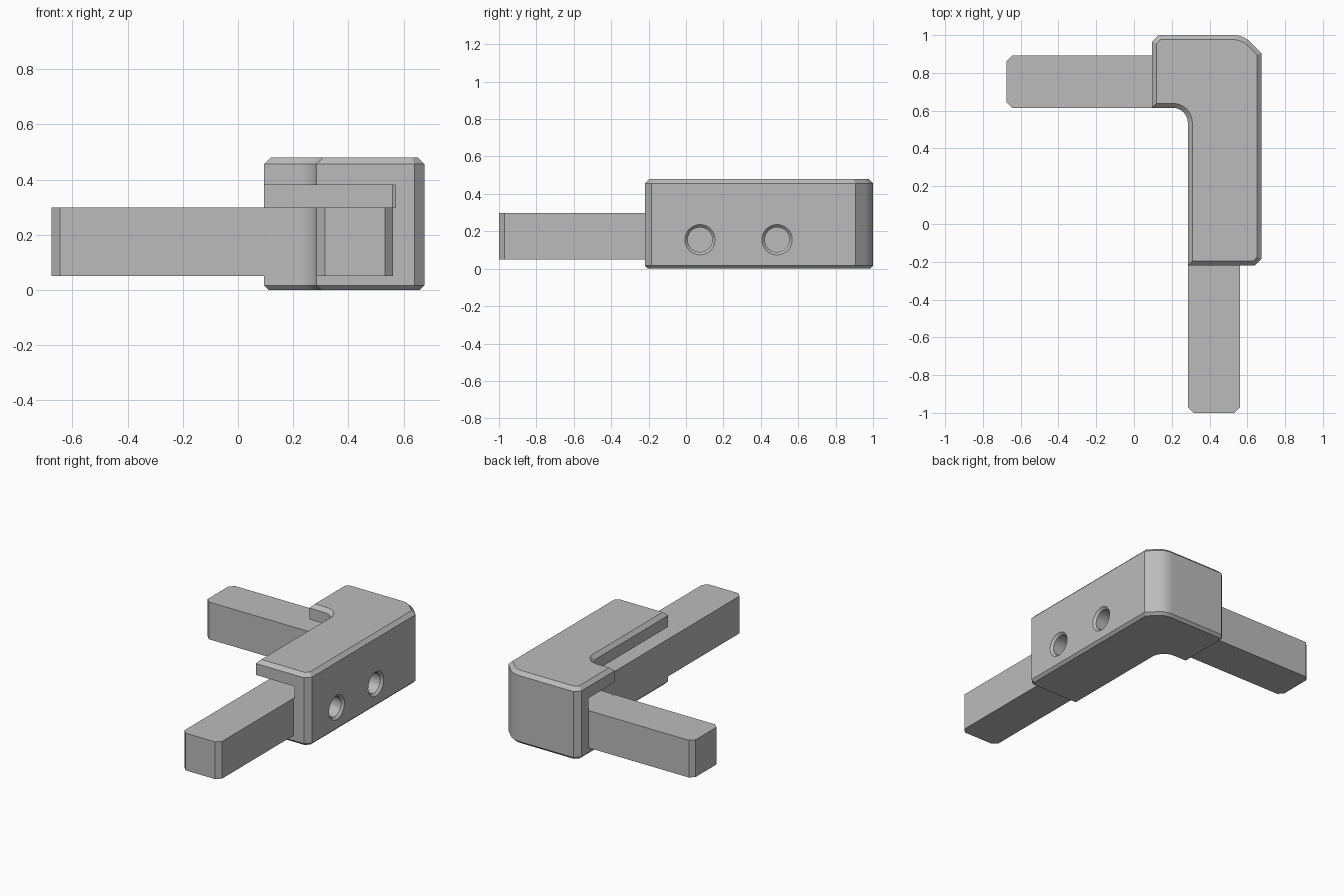
import bpy, bmesh, math
from mathutils import Vector, Matrix

cube = bpy.data.objects.get("Cube")
if cube:
    bpy.data.objects.remove(cube, do_unlink=True)

grey = bpy.data.materials.new("plain grey")
grey.use_nodes = True
grey.diffuse_color = (0.5, 0.5, 0.5, 1)
grey.node_tree.nodes["Principled BSDF"].inputs["Base Color"].default_value = (0.5, 0.5, 0.5, 1)


def arc(cx, cy, r, start, end, steps=10):
    angles = [math.radians(start + (end - start) * i / steps) for i in range(steps + 1)]
    return [(cx + r * math.cos(a), cy + r * math.sin(a)) for a in angles]


def finish(name, bm):
    bmesh.ops.recalc_face_normals(bm, faces=bm.faces)
    mesh = bpy.data.meshes.new(name)
    bm.to_mesh(mesh)
    bm.free()
    mesh.materials.append(grey)
    obj = bpy.data.objects.new(name, mesh)
    bpy.context.collection.objects.link(obj)
    return obj


def prism(name, outline, z0, z1, bottom=0, top=0):
    """Extruded outline with optional chamfered rims."""
    bm = bmesh.new()
    face = bm.faces.new([bm.verts.new((x, y, z0)) for x, y in outline])
    result = bmesh.ops.extrude_face_region(bm, geom=[face], use_keep_orig=True)
    verts = [v for v in result["geom"] if isinstance(v, bmesh.types.BMVert)]
    bmesh.ops.translate(bm, verts=verts, vec=(0, 0, z1 - z0))
    bmesh.ops.recalc_face_normals(bm, faces=bm.faces)
    for z, size in ((z0, bottom), (z1, top)):
        if size:
            rim = [e for e in bm.edges if all(abs(v.co.z - z) < 1e-5 for v in e.verts)]
            bmesh.ops.bevel(bm, geom=rim, offset=size, segments=1,
                            affect='EDGES', clamp_overlap=False)
    return finish(name, bm)


def cylinder(name, centre, r1, r2, depth):
    """Cylinder or cone along x."""
    bm = bmesh.new()
    matrix = Matrix.Translation(Vector(centre)) @ Matrix.Rotation(math.pi / 2, 4, 'Y')
    bmesh.ops.create_cone(bm, cap_ends=True, segments=40, radius1=r1, radius2=r2,
                          depth=depth, matrix=matrix)
    return finish(name, bm)


def activate(obj):
    bpy.ops.object.select_all(action='DESELECT')
    obj.select_set(True)
    bpy.context.view_layer.objects.active = obj


def cut(obj, cutter):
    activate(obj)
    mod = obj.modifiers.new("cut", 'BOOLEAN')
    mod.operation = 'DIFFERENCE'
    mod.solver = 'EXACT'
    mod.object = cutter
    bpy.ops.object.modifier_apply(modifier=mod.name)
    bpy.data.objects.remove(cutter, do_unlink=True)


# Corner body: L outline with chamfered, rounded and filleted corners
outline = [(0.285, -0.22), (0.64, -0.22), (0.675, -0.185), (0.675, 0.905)]
outline += arc(0.526, 0.87, 0.13, 45, 90)
outline += [(0.13, 1.0), (0.095, 0.965), (0.095, 0.615)]
outline += arc(0.205, 0.535, 0.08, 90, 0)
body = prism("corner_body", outline, 0, 0.48, bottom=0.017, top=0.024)

# Panel slot open to the inner side
slot = [(-1, -1), (0.57, -1), (0.57, 0.88), (0.56, 0.89), (-1, 0.89)]
cut(body, prism("slot_cutter", slot, 0.298, 0.38))

# Two countersunk screw holes in the outer side
for y in (0.075, 0.487):
    cut(body, cylinder("hole_cutter", (0.66, y, 0.155), 0.066, 0.066, 0.2))
    cut(body, cylinder("sink_cutter", (0.675, y, 0.155), 0.066, 0.096, 0.03))

# Two matching arms with chamfered ends
arm = [(0.285, -0.22), (0.285, -0.97), (0.315, -1.0),
       (0.532, -1.0), (0.562, -0.97), (0.562, -0.22)]
front_arm = prism("front_arm", arm, 0.05, 0.298)
side_arm = prism("side_arm", [(y * 0.987 + 0.312, x + 0.33) for x, y in arm], 0.05, 0.298)

for obj in (body, front_arm, side_arm):
    activate(obj)
    bpy.ops.object.shade_smooth_by_angle(angle=math.radians(25))
